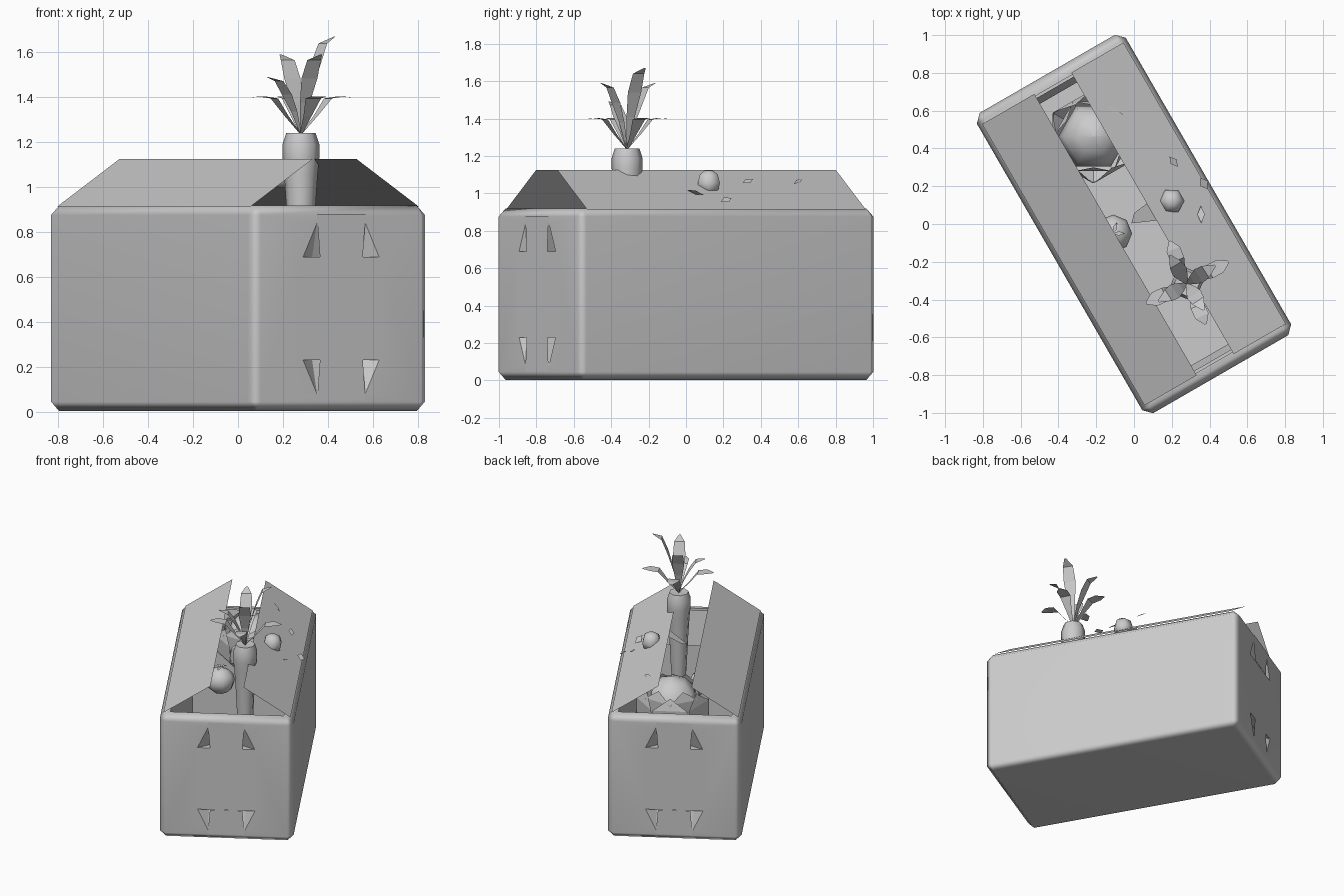
import bpy, bmesh, math
from mathutils import Vector, Matrix

if "Cube" in bpy.data.objects:
    bpy.data.objects.remove(bpy.data.objects["Cube"])

TURN = math.radians(30)
HX, HY, TOP = 0.455, 0.918, 0.915


def make(name, verts, faces, turned=False, smooth=None):
    me = bpy.data.meshes.new(name)
    me.from_pydata([tuple(v) for v in verts], [], faces)
    bm = bmesh.new()
    bm.from_mesh(me)
    bmesh.ops.recalc_face_normals(bm, faces=bm.faces)
    bm.to_mesh(me)
    bm.free()
    ob = bpy.data.objects.new(name, me)
    bpy.context.collection.objects.link(ob)
    if turned:
        ob.rotation_euler.z = TURN
    if smooth:
        bpy.context.view_layer.objects.active = ob
        bpy.ops.object.select_all(action='DESELECT')
        ob.select_set(True)
        bpy.ops.object.shade_smooth_by_angle(angle=math.radians(smooth))
    return ob


def lathe(name, profile, sides, loc, smooth=None):
    # profile of (radius, height), closed at both ends
    verts, faces = [], []
    for r, z in profile:
        for i in range(sides):
            a = math.tau * i / sides
            verts.append(Vector((r * math.cos(a), r * math.sin(a), z)) + Vector(loc))
    for k in range(len(profile) - 1):
        for i in range(sides):
            j = (i + 1) % sides
            faces.append((k * sides + i, k * sides + j, (k + 1) * sides + j, (k + 1) * sides + i))
    n = len(verts)
    faces += [tuple(range(sides)), tuple(range(n - sides, n))]
    return make(name, verts, faces, smooth=smooth)


def ball(r, steps=6, squash=1.0):
    return [(max(r * math.sin(math.pi * k / steps), 0.004), -r * squash * math.cos(math.pi * k / steps))
            for k in range(steps + 1)]


# Carton body: bevelled box, then hollowed from the top
bm = bmesh.new()
bmesh.ops.create_cube(bm, size=1)
bmesh.ops.transform(bm, verts=bm.verts, matrix=Matrix.Translation((0, 0, TOP / 2 + 0.003))
                    @ Matrix.Diagonal((HX * 2, HY * 2, TOP, 1)))
bmesh.ops.bevel(bm, geom=bm.edges[:], offset=0.042, segments=1, affect='EDGES')
top = max(bm.faces, key=lambda f: f.calc_center_median().z)
bmesh.ops.inset_region(bm, faces=[top], thickness=0.04)
down = bmesh.ops.extrude_face_region(bm, geom=[top])
bmesh.ops.delete(bm, geom=[top], context='FACES')
for v in down['geom']:
    if isinstance(v, bmesh.types.BMVert):
        v.co.z = 0.1
bmesh.ops.recalc_face_normals(bm, faces=bm.faces)
me = bpy.data.meshes.new("carton_body")
bm.to_mesh(me)
bm.free()
body = bpy.data.objects.new("carton_body", me)
bpy.context.collection.objects.link(body)
body.rotation_euler.z = TURN

# Wedge dents around the tape ends
verts, faces = [], []
for s in (-1, 1):
    for z0, z1 in ((0.69, 0.87), (0.23, 0.05)):
        b = len(verts)
        verts += [(-0.21, s * (HY + .01), z0), (0.21, s * (HY + .01), z0),
                  (0.125, s * (HY + .01), z1), (-0.125, s * (HY + .01), z1),
                  (-0.12, s * (HY - .05), z0), (0.12, s * (HY - .05), z0)]
        faces += [tuple(b + i for i in f) for f in
                  ((0, 1, 2, 3), (0, 4, 5, 1), (1, 5, 2), (0, 3, 4), (3, 2, 5, 4))]
cutter = make("dent_cutter", verts, faces, turned=True)
cutter.hide_render = True
cutter.hide_viewport = True
mod = body.modifiers.new("dents", 'BOOLEAN')
mod.operation = 'DIFFERENCE'
mod.object = cutter
bpy.ops.object.select_all(action='DESELECT')
bpy.context.view_layer.objects.active = body
body.select_set(True)
bpy.ops.object.shade_smooth_by_angle(angle=math.radians(50))
soft = body.modifiers.new("even_shading", 'WEIGHTED_NORMAL')
soft.keep_sharp = True

# Tape strips on both ends
for s in (-1, 1):
    for z0, z1 in ((0.69, 0.88), (0.23, 0.05)):
        y = s * (HY + 0.002)
        make("tape_strip", [(-0.11, y, z0), (0.11, y, z0), (0.125, y, z1), (-0.125, y, z1)],
             [(0, 1, 2, 3)], turned=True)

# Long flaps leaning inward, short flaps folded down inside
for s in (-1, 1):
    make("side_flap", [(s * 0.432, -0.86, 0.914), (s * 0.432, 0.86, 0.914),
                       (s * 0.113, 0.86, 1.125), (s * 0.113, -0.86, 1.125)],
         [(0, 1, 2, 3)], turned=True)
    make("end_flap", [(-0.36, s * 0.835, 0.91), (0.36, s * 0.835, 0.91),
                      (0.36, s * 0.8, 0.66), (-0.36, s * 0.8, 0.66)], [(0, 1, 2, 3)], turned=True)
make("torn_flap_piece", [(0.115, 0.06, 1.123), (0.115, -0.045, 1.123), (-0.01, 0.01, 1.05), (0.03, 0.05, 1.07)],
     [(0, 1, 2, 3)], turned=True)

# Carrot root
C = Vector((0.28, -0.315, 0))
lathe("carrot_root", [(0.01, 0.2), (0.035, 0.4), (0.055, 0.7), (0.065, 0.91), (0.074, 1.05),
                      (0.082, 1.13), (0.082, 1.19), (0.066, 1.24), (0.02, 1.235)],
      8, C, smooth=60)

# Carrot leaves: four drooping, four upright; rows are (outward, upward, half width)
droop = [(0, 0, 0.006), (0.3, 0.5, 0.02), (0.55, 0.97, 0.038), (0.8, 1.02, 0.038), (1, 1, 0.006)]
upright = [(0, 0, 0.006), (0.2, 0.4, 0.026), (0.42, 0.7, 0.042), (0.65, 0.93, 0.036), (1, 1, 0.006)]
leaves = [((0.19, -0.09, 1.40), droop), ((0.50, -0.20, 1.40), droop), ((0.38, -0.53, 1.40), droop),
          ((0.065, -0.42, 1.40), droop), ((0.43, -0.22, 1.67), upright), ((0.37, -0.455, 1.59), upright),
          ((0.19, -0.165, 1.59), upright), ((0.13, -0.41, 1.49), upright)]
for tip, rows in leaves:
    base = C + Vector((0, 0, 1.235))
    d = Vector(tip) - base
    flat = Vector((d.x, d.y, 0))
    side = Vector((-d.y, d.x, 0)).normalized()
    verts = []
    for t, h, w in rows:
        p = base + flat * t + Vector((0, 0, d.z * h))
        verts += [p - side * w, p + side * w]
    make("carrot_leaf", verts, [(2 * k, 2 * k + 1, 2 * k + 3, 2 * k + 2) for k in range(4)])

# Tomato with a small star stem
T = Vector((-0.11, -0.05, 0.765))
lathe("tomato", ball(0.1, 6, 0.92), 8, T, smooth=60)
for k in range(5):
    a = math.tau * k / 5
    o, n = Vector((math.cos(a), math.sin(a), 0)), Vector((-math.sin(a), math.cos(a), 0))
    p = T + Vector((0, 0, 0.095))
    make("tomato_stem_leaf", [p, p + o * 0.03 + n * 0.012 + Vector((0, 0, 0.008)),
                              p + o * 0.06, p + o * 0.03 - n * 0.012 + Vector((0, 0, 0.008))],
         [(0, 1, 2, 3)])

# Cabbage: core with broad flat outer leaves coming to a point
K = Vector((-0.215, 0.464, 0.85))
lathe("cabbage_core", ball(0.185, 6), 6, K, smooth=70)
for r, turn, lift in ((0.2, 0.0, 0.03), (0.235, 0.5, -0.02)):
    for k in range(6):
        a = math.tau * (k + turn) / 6 + TURN
        o, n = Vector((math.cos(a), math.sin(a), 0)), Vector((-math.sin(a), math.cos(a), 0))
        verts = [K + o * r * f + n * r * w + Vector((0, 0, r * h + lift)) for f, w, h in
                 ((0.4, -0.25, -0.85), (0.4, 0.25, -0.85), (0.9, -0.55, -0.3), (0.9, 0.55, -0.3),
                  (0.92, -0.5, 0.2), (0.92, 0.5, 0.2), (0.82, 0, 0.55))]
        make("cabbage_leaf", verts, [(0, 1, 3, 2), (2, 3, 5, 4), (4, 5, 6)])

# Small bud stuck through the flap, with torn chips around it
lathe("bud", [(0.03, -0.06), (0.06, -0.035), (0.068, 0.0), (0.055, 0.045), (0.025, 0.066)],
      6, (0.2, 0.122, 1.056), smooth=60)
for x, y, z, ang, ln, w in ((-0.1, 0.6, 1.065, -0.5, 0.05, 0.012), (0.21, 0.33, 1.065, -0.9, 0.035, 0.02),
                            (0.37, 0.215, 0.965, -1.0, 0.035, 0.025), (0.355, 0.05, 1.005, 1.6, 0.045, 0.02)):
    o = Vector((math.cos(ang), math.sin(ang), -0.3))
    n = Vector((-math.sin(ang), math.cos(ang), -0.5))
    p = Vector((x, y, z))
    make("torn_chip", [p - o * ln, p + n * w, p + o * ln, p - n * w], [(0, 1, 2, 3)])
